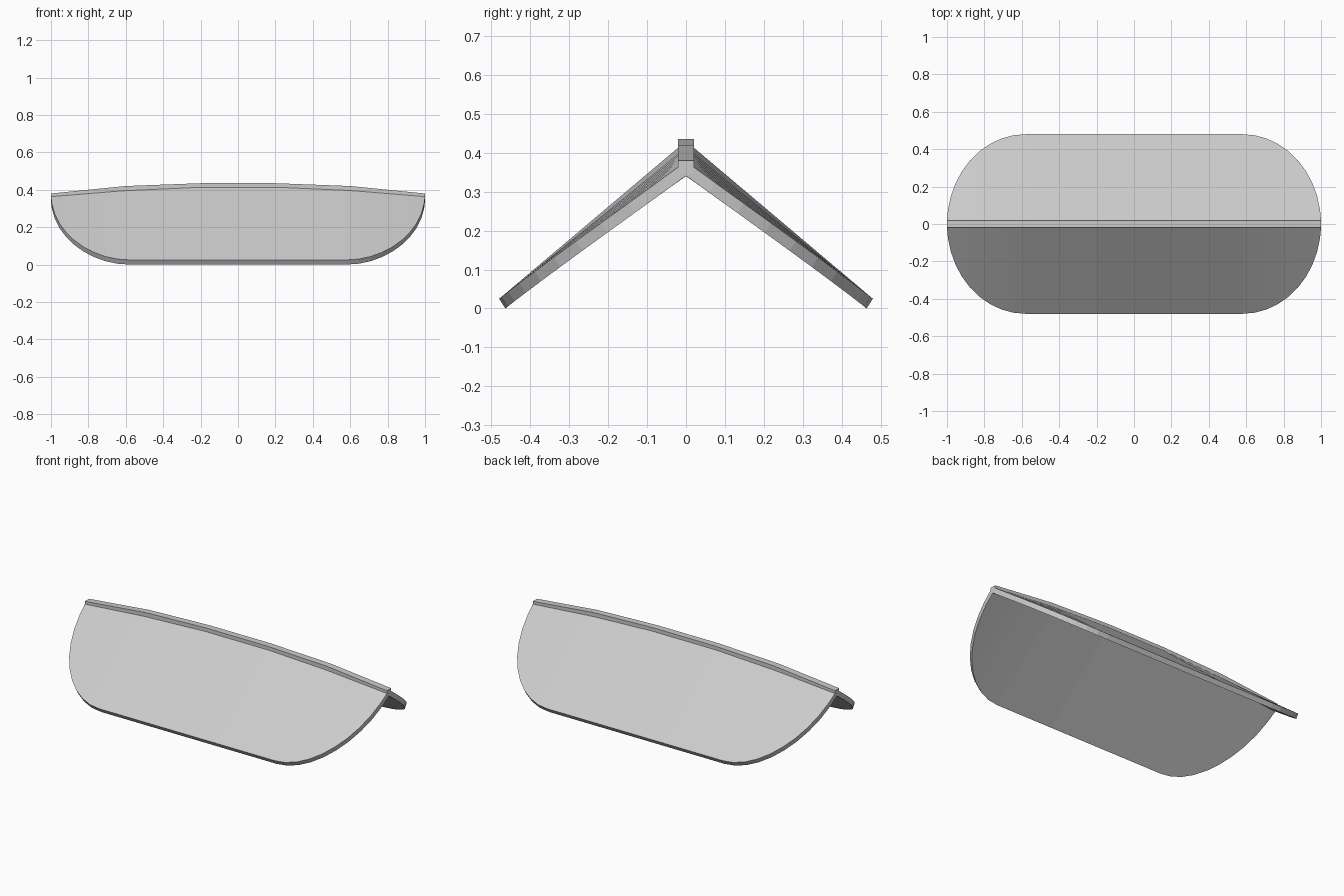
import bpy, bmesh, math

if "Cube" in bpy.data.objects:
    bpy.data.objects.remove(bpy.data.objects["Cube"])

RIDGE = [(0.2, 0.435), (0.6, 0.42), (1.0, 0.38)]      # bowed top line (|x|, z)
EAVE = [(0.0, 0.43), (0.2, 0.43), (0.6, 0.412), (1.0, 0.378)]  # panel top at y = 0


def interp(points, x):
    x = abs(x)
    for (x0, z0), (x1, z1) in zip(points, points[1:]):
        if x <= x1 + 1e-6:
            return z0 + (z1 - z0) * (x - x0) / (x1 - x0)
    return points[-1][1]


def finish(name, bm):
    bmesh.ops.remove_doubles(bm, verts=bm.verts, dist=0.0005)
    bmesh.ops.recalc_face_normals(bm, faces=bm.faces)
    me = bpy.data.meshes.new(name)
    bm.to_mesh(me)
    bm.free()
    ob = bpy.data.objects.new(name, me)
    bpy.context.collection.objects.link(ob)
    return ob


def loft(name, rings):
    # Skin a row of four-point sections and cap both ends
    bm = bmesh.new()
    rows = [[bm.verts.new(p) for p in ring] for ring in rings]
    for a, b in zip(rows, rows[1:]):
        for i in range(4):
            j = (i + 1) % 4
            bm.faces.new((a[i], a[j], b[j], b[i]))
    bm.faces.new(rows[0])
    bm.faces.new(rows[-1])
    return finish(name, bm)


# Bowed ridge bar
top = [(-x, z) for x, z in reversed(RIDGE)] + RIDGE
loft("ridge_bar", [[(x, -0.02, z - 0.035), (x, 0.02, z - 0.035),
                    (x, 0.02, z), (x, -0.02, z)] for x, z in top])

# Rounded outline shared by both panels: (x, half width)
N = 10
arc = [(0.58 + 0.42 * math.cos(a), 0.48 * math.sin(a))
       for a in (math.pi / 2 * (1 - i / N) for i in range(N + 1))]
arc[-1] = (1.0, 0.02)
half = [(0.2, 0.48)] + arc
outline = [(-x, y) for x, y in reversed(half)] + half

# Two sloping panels
for name, s in (("front_panel", -1), ("back_panel", 1)):
    rings = []
    for x, w in outline:
        zi = interp(EAVE, x)
        zo = zi + (0.025 - zi) * w / 0.48
        rings.append([(x, 0, zi), (x, s * w, zo),
                      (x, s * max(w - 0.016, 0.004), zo - 0.025), (x, 0, zi - 0.038)])
    loft(name, rings)
